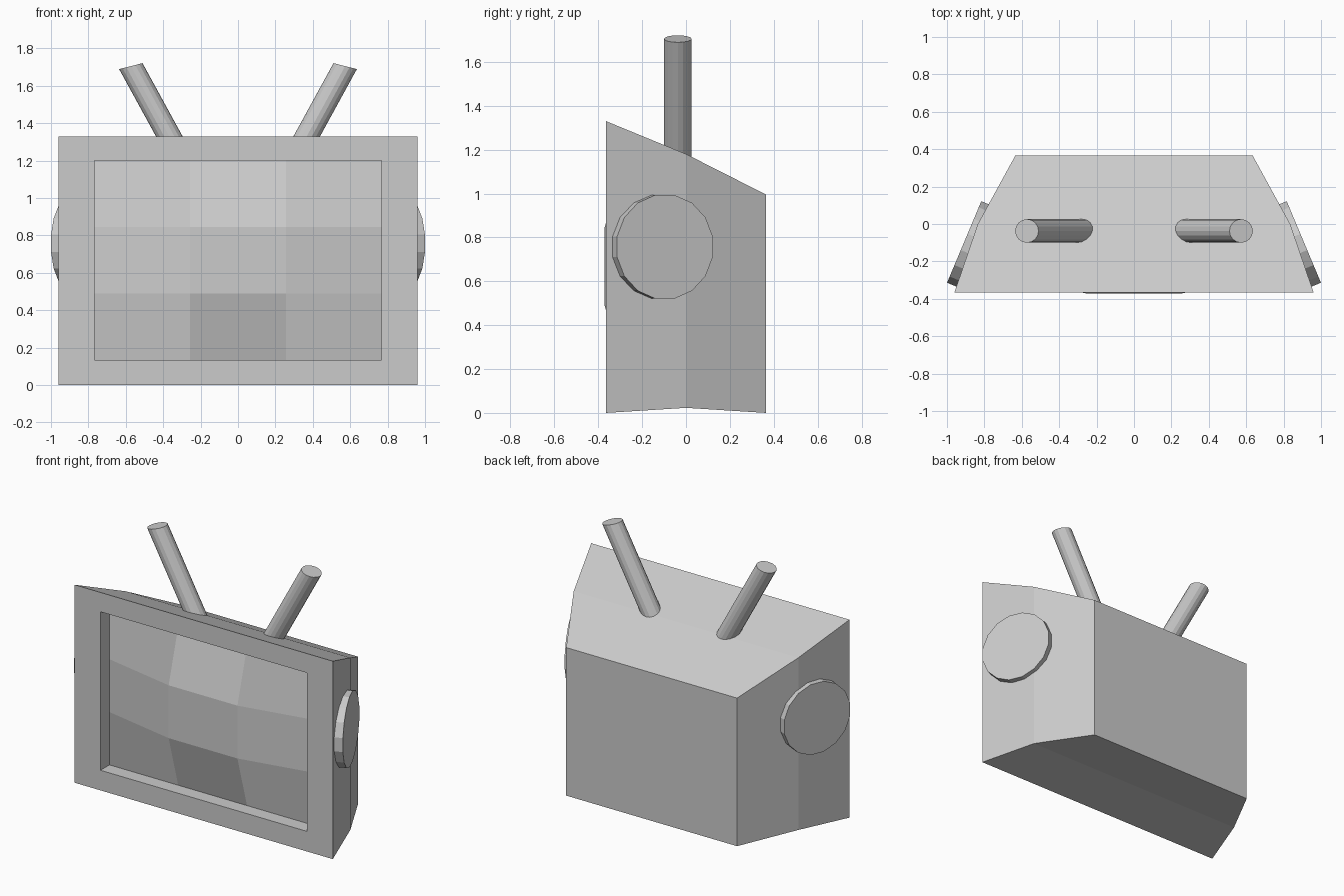
import bpy, bmesh, math
from mathutils import Matrix, Vector

if "Cube" in bpy.data.objects:
    bpy.data.objects.remove(bpy.data.objects["Cube"])


def finish(bm, name, mirror=False):
    bmesh.ops.recalc_face_normals(bm, faces=bm.faces)
    mesh = bpy.data.meshes.new(name)
    bm.to_mesh(mesh)
    bm.free()
    obj = bpy.data.objects.new(name, mesh)
    bpy.context.collection.objects.link(obj)
    if mirror:
        obj.modifiers.new("Mirror", 'MIRROR').use_clip = False
    return obj


def frame_matrix(u, v, w, origin):
    m = Matrix((u, v, w)).transposed().to_4x4()
    m.translation = Vector(origin)
    return m


# Cabinet: rectangular loops (half width, y, bottom, top) from recess to back
OPEN_X, OPEN_B, OPEN_T, SCREEN_Y = 0.767, 0.135, 1.2, -0.27
loops = [
    (OPEN_X, SCREEN_Y, OPEN_B, OPEN_T),
    (OPEN_X, -0.365, OPEN_B, OPEN_T),
    (0.96, -0.365, 0.0, 1.33),
    (0.835, 0.0, 0.023, 1.18),
    (0.635, 0.365, 0.0, 0.995),
]
bm = bmesh.new()
rings = [[bm.verts.new(p) for p in ((-x, y, b), (x, y, b), (x, y, t), (-x, y, t))]
         for x, y, b, t in loops]
for r0, r1 in zip(rings, rings[1:]):
    for i in range(4):
        j = (i + 1) % 4
        bm.faces.new((r0[i], r0[j], r1[j], r1[i]))
bm.faces.new(rings[-1])

# Screen: 3 x 3 bulged panel filling the recess
grid = []
for r in range(4):
    row = []
    for c in range(4):
        inner = r in (1, 2) and c in (1, 2)
        row.append(bm.verts.new((OPEN_X * (2 * c / 3 - 1),
                                 -0.371 if inner else SCREEN_Y,
                                 OPEN_B + (OPEN_T - OPEN_B) * r / 3)))
    grid.append(row)
for r in range(3):
    for c in range(3):
        bm.faces.new((grid[r][c], grid[r][c + 1], grid[r + 1][c + 1], grid[r + 1][c]))
bmesh.ops.remove_doubles(bm, verts=bm.verts, dist=0.0001)
finish(bm, "television_cabinet")

# Side dials: flat discs half sunk into the side walls
bm = bmesh.new()
normal = Vector((0.922, 0.387, 0)).normalized()
up = Vector((0, 0, 1))
thick = 0.12
center = Vector((0.908, -0.096, 0.757)) - normal * thick / 2
bmesh.ops.create_cone(
    bm, cap_ends=True, segments=16, radius1=0.241, radius2=0.241, depth=thick,
    matrix=frame_matrix(up.cross(normal), up, normal, center)
    @ Matrix.Rotation(math.pi / 16, 4, 'Z'))
finish(bm, "side_dials", mirror=True)

# Antennas: leaning rods with slightly skewed end caps
bm = bmesh.new()
top, base = Vector((0.573, -0.037, 1.705)), Vector((0.187, -0.037, 1.0))
bmesh.ops.create_cone(
    bm, cap_ends=True, segments=16, radius1=1, radius2=1, depth=1,
    matrix=frame_matrix((0.0625, 0, -0.016), (0, 0.063, 0), top - base, (top + base) / 2))
finish(bm, "antennas", mirror=True)
